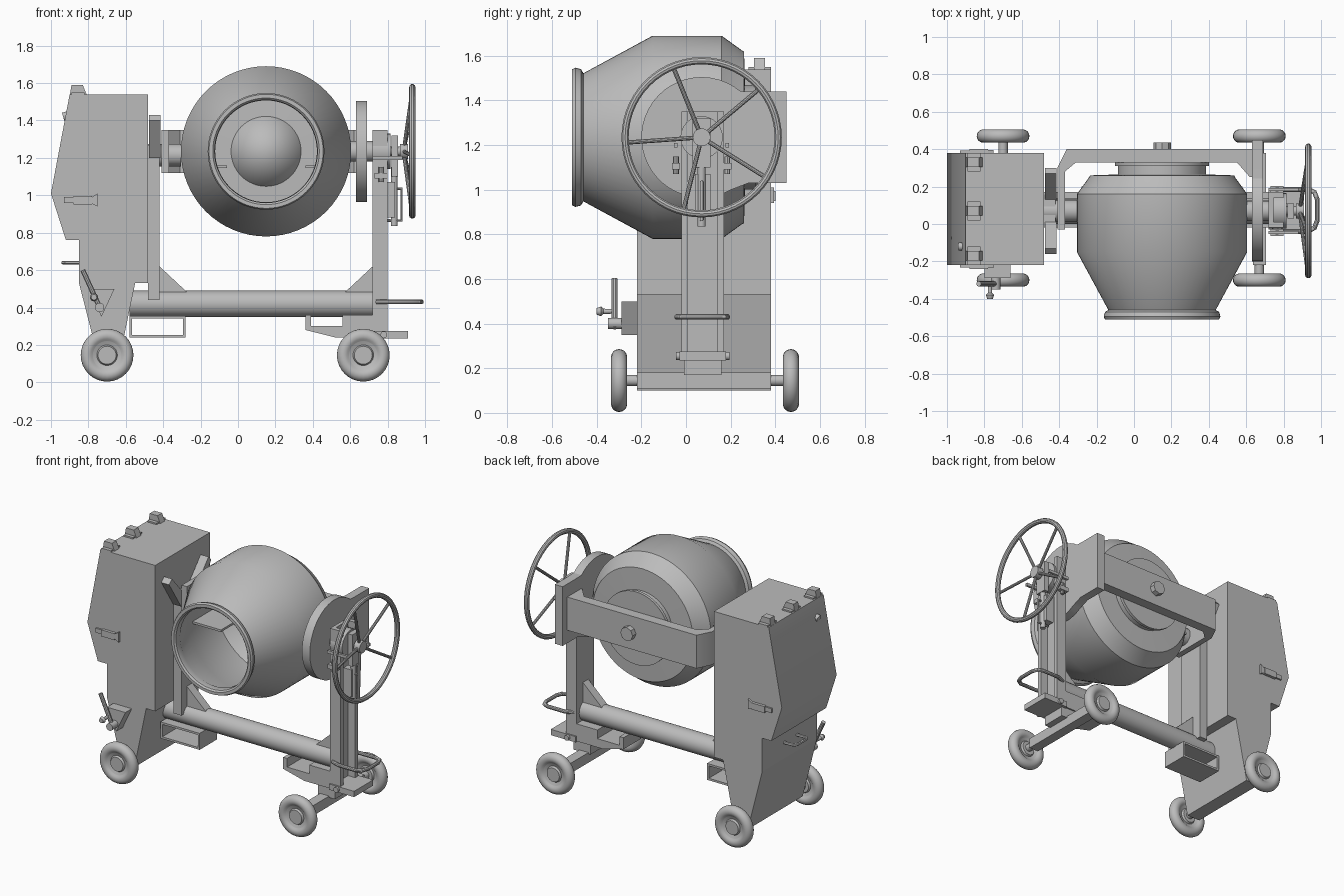
import bpy, bmesh, math
from mathutils import Vector

old = bpy.data.objects.get("Cube")
if old:
    bpy.data.objects.remove(old, do_unlink=True)

GREY = (0.5, 0.5, 0.5, 1)
grey = bpy.data.materials.new("plain grey metal")
grey.use_nodes = True
grey.diffuse_color = GREY
grey.node_tree.nodes["Principled BSDF"].inputs["Base Color"].default_value = GREY


def add_object(name, mesh):
    mesh.materials.clear()
    mesh.materials.append(grey)
    mesh.shade_smooth()
    mesh.set_sharp_from_angle(angle=math.radians(32))
    obj = bpy.data.objects.new(name, mesh)
    bpy.context.scene.collection.objects.link(obj)
    return obj


def finish(name, bm):
    bmesh.ops.remove_doubles(bm, verts=bm.verts, dist=0.00001)
    bmesh.ops.recalc_face_normals(bm, faces=bm.faces)
    mesh = bpy.data.meshes.new(name)
    bm.to_mesh(mesh)
    bm.free()
    return add_object(name, mesh)


def prism(name, points, axis, start, end):
    """Extrude a flat outline along the named axis."""
    def place(p, d):
        return {"x": (d, p[0], p[1]), "y": (p[0], d, p[1]), "z": (p[0], p[1], d)}[axis]
    bm = bmesh.new()
    face = bm.faces.new([bm.verts.new(place(p, start)) for p in points])
    moved = bmesh.ops.extrude_face_region(bm, geom=[face], use_keep_orig=True)["geom"]
    shift = Vector(place((0, 0), end - start))
    bmesh.ops.translate(bm, vec=shift, verts=[v for v in moved if isinstance(v, bmesh.types.BMVert)])
    return finish(name, bm)


def box(name, x, y, z):
    return prism(name, [(x[0], z[0]), (x[1], z[0]), (x[1], z[1]), (x[0], z[1])], "y", *y)


def lathe(name, profile, origin, direction, sides=32):
    """Turn (distance along the axis, radius) points about an axis."""
    turn = Vector(direction).to_track_quat("Z", "Y")
    bm = bmesh.new()
    rings = []
    for along, radius in profile:
        ring = []
        for i in range(sides):
            a = math.tau * i / sides
            local = Vector((radius * math.cos(a), radius * math.sin(a), along))
            ring.append(bm.verts.new(Vector(origin) + turn @ local))
        rings.append(ring)
    for low, high in zip(rings, rings[1:]):
        for i in range(sides):
            j = (i + 1) % sides
            bm.faces.new((low[i], low[j], high[j], high[i]))
    bmesh.ops.dissolve_degenerate(bm, dist=0.00001, edges=bm.edges)
    return finish(name, bm)


def rod(name, start, end, radius, sides=20):
    way = Vector(end) - Vector(start)
    length = way.length
    return lathe(name, [(0, 0), (0, radius), (length, radius), (length, 0)], start, way, sides)


def tube(name, points, radius, closed=False):
    """Round bar that follows a path."""
    curve = bpy.data.curves.new(name, "CURVE")
    curve.dimensions = "3D"
    curve.bevel_depth = radius
    curve.bevel_resolution = 3
    curve.use_fill_caps = True
    spline = curve.splines.new("POLY")
    spline.points.add(len(points) - 1)
    for target, p in zip(spline.points, points):
        target.co = (*p, 1)
    spline.use_cyclic_u = closed
    temp = bpy.data.objects.new(name, curve)
    bpy.context.scene.collection.objects.link(temp)
    graph = bpy.context.evaluated_depsgraph_get()
    mesh = bpy.data.meshes.new_from_object(temp.evaluated_get(graph))
    bpy.data.objects.remove(temp, do_unlink=True)
    return add_object(name, mesh)


def arc(center, radius, first, last, steps):
    angles = [math.radians(first + (last - first) * i / steps) for i in range(steps + 1)]
    return [(center[0] + radius * math.cos(a), center[1] + radius * math.sin(a)) for a in angles]


AXIS_Y, AXIS_Z = 0.07, 1.235   # tilting axis
DRUM_X = 0.15

# Motor cabinet and its tapering leg
prism("cabinet", [(-0.9, 1.54), (-0.48, 1.54), (-0.48, 0.53), (-0.85, 0.53), (-0.85, 0.76),
                  (-0.92, 0.76), (-1, 1.01)], "y", -0.22, 0.38)
prism("cabinet_leg", [(-0.85, 0.53), (-0.55, 0.53), (-0.64, 0.1), (-0.74, 0.1)], "y", -0.22, 0.38)
for y in (-0.17, 0.07, 0.33):
    prism("lid_hinge", [(-0.905, 1.5), (-0.89, 1.59), (-0.83, 1.59), (-0.81, 1.54), (-0.88, 1.54)],
          "y", y - 0.025, y + 0.025)
    box("hinge_plate", (-0.89, -0.82), (y - 0.05, y + 0.05), (1.535, 1.55))
for side, y in (("front", -0.22), ("back", 0.38)):
    out = -1 if y < 0 else 1
    box(side + "_latch", (-0.88, -0.78), sorted((y, y + out * 0.02)), (0.95, 0.995))
    box(side + "_latch_hook", (-0.93, -0.87), sorted((y, y + out * 0.012)), (0.96, 0.99))
    prism(side + "_latch_tab", [(-0.79, 0.96), (-0.75, 0.94), (-0.75, 1.01), (-0.79, 0.985)],
          "y", y, y + out * 0.015)
rod("cabinet_button", (-0.9, -0.12, 1.43), (-0.935, -0.12, 1.42), 0.022)
tube("cabinet_handle", [(-0.84, 0, 0.64), (-0.92, 0, 0.64), (-0.935, 0.02, 0.64),
                        (-0.935, 0.12, 0.64), (-0.92, 0.14, 0.64), (-0.84, 0.14, 0.64)], 0.01)

# Brake lever on the cabinet front
prism("lever_bracket", [(-0.8, 0.5), (-0.66, 0.5), (-0.73, 0.35)], "y", -0.29, -0.22)
rod("lever_pivot", (-0.74, -0.22, 0.4), (-0.74, -0.35, 0.4), 0.025)
tube("lever", [(-0.73, -0.32, 0.38), (-0.83, -0.32, 0.6)], 0.014)
lathe("lever_knob", [(0, 0), (0, 0.01), (0.05, 0.012), (0.06, 0.022), (0.08, 0.015), (0.08, 0)],
      (-0.77, -0.32, 0.455), (0, -1, 0), 16)

# Left post with its forked top
box("left_post", (-0.48, -0.42), (-0.02, 0.17), (0.44, 1.27))
for name, side in (("front", -1), ("back", 1)):
    prism(name + "_fork_arm", [(AXIS_Y + side * a, z) for a, z in
                               ((0.05, 1.2), (0.1, 1.2), (0.23, 1.4), (0.2, 1.43), (0.06, 1.27))],
          "x", -0.475, -0.415)

# Base tube with gussets and fork pockets
rod("base_tube", (-0.58, AXIS_Y, 0.42), (0.73, AXIS_Y, 0.42), 0.07, 32)
prism("left_gusset", [(-0.42, 0.62), (-0.27, 0.48), (-0.42, 0.48)], "y", 0.04, 0.1)
prism("right_gusset", [(0.72, 0.62), (0.57, 0.48), (0.72, 0.48)], "y", 0.04, 0.1)
for z in (0.24, 0.34):
    box("pocket_plate", (-0.58, -0.28), (-0.02, 0.17), (z, z + 0.014))
for x in (-0.58, -0.294):
    box("pocket_side", (x, x + 0.014), (-0.02, 0.17), (0.24, 0.354))
prism("right_pocket", [(0.36, 0.36), (0.36, 0.28), (0.52, 0.24), (0.72, 0.24), (0.72, 0.36),
                       (0.56, 0.36), (0.56, 0.3), (0.39, 0.3), (0.39, 0.36)], "y", -0.02, 0.17)

# Right post, an open channel, with its foot
box("right_post_web", (0.72, 0.745), (-0.02, 0.17), (0.24, 1.35))
for y in (-0.02, 0.14):
    box("right_post_flange", (0.72, 0.8), (y, y + 0.03), (0.24, 1.35))
box("post_foot", (0.72, 0.91), (-0.03, 0.18), (0.235, 0.275))
rod("foot_pin", (0.78, -0.045, 0.255), (0.78, 0.195, 0.255), 0.018)
box("axle_pivot", (0.62, 0.75), (-0.01, 0.16), (0.17, 0.26))
tube("tow_handle", [(0.74, -0.02, 0.43), (0.8, -0.04, 0.43), (0.93, -0.04, 0.43), (0.965, -0.02, 0.43),
                    (0.98, 0.02, 0.43), (0.98, 0.13, 0.43), (0.965, 0.17, 0.43),
                    (0.93, 0.185, 0.43), (0.8, 0.185, 0.43), (0.74, 0.16, 0.43)], 0.013)

# Axles and the four wheels
for side, x in (("left", -0.7), ("right", 0.67)):
    box(side + "_axle_beam", (x - 0.035, x + 0.035), (-0.22, 0.38), (0.11, 0.18))
    rod(side + "_axle", (x, -0.32, 0.145), (x, 0.49, 0.145), 0.025)
    for end, y in (("front", -0.3), ("back", 0.47)):
        tyre = [(0.022, 0.075)] + arc((0, 0.105), 0.036, -50, 230, 14) + [(-0.022, 0.075)]
        disc = [(-0.015, 0.055), (-0.028, 0.048), (-0.028, 0), (0.028, 0), (0.028, 0.048), (0.015, 0.055)]
        lathe(f"{side}_{end}_wheel", tyre + disc + tyre[:1], (x, y, 0.145), (0, 1, 0), 32)

# Hollow drum with rolled rim, back plate and inner dome
drum = [(-0.5, 0.275), (-0.51, 0.285), (-0.51, 0.305), (-0.495, 0.312), (-0.47, 0.305), (-0.46, 0.287),
        (-0.15, 0.455), (0.16, 0.455), (0.25, 0.39), (0.26, 0.385), (0.265, 0.235), (0.31, 0.235),
        (0.31, 0.252), (0.33, 0.252), (0.33, 0)]
inside = [(0.1, 0), (0.12, 0.07), (0.16, 0.14), (0.23, 0.187), (0.235, 0.37),
          (0.15, 0.435), (-0.15, 0.435), (-0.46, 0.272)]
lathe("drum", drum + inside + drum[:1], (DRUM_X, 0, AXIS_Z), (0, 1, 0), 64)
rod("drum_nut", (DRUM_X, 0.32, AXIS_Z), (DRUM_X, 0.437, AXIS_Z), 0.047, 8)
for side in (-1, 1):
    box("mixing_blade", sorted((DRUM_X + side * 0.21, DRUM_X + side * 0.43)), (-0.1, 0.2),
        (AXIS_Z - 0.09, AXIS_Z - 0.075))

# Yoke that carries the drum
prism("yoke", [(-0.41, -0.03), (-0.41, 0.3), (-0.36, 0.4), (0.65, 0.4), (0.65, 0.25), (0.62, 0.25),
               (0.55, 0.33), (-0.31, 0.33), (-0.37, 0.28), (-0.37, -0.03)], "z", 1.12, 1.35)
rod("left_trunnion", (-0.48, AXIS_Y, AXIS_Z - 0.02), (-0.305, AXIS_Y, AXIS_Z - 0.02), 0.06)
rod("right_trunnion", (0.6, AXIS_Y, AXIS_Z), (0.74, AXIS_Y, AXIS_Z), 0.055)
prism("tilt_plate", arc((AXIS_Y, AXIS_Z), 0.27, 50, 300, 32)
      + [(0.28, 1.03), (0.45, 1.03), (0.45, 1.44), (0.3, 1.44)], "x", 0.63, 0.69)

# Bearing and tilt lock on the right post
rod("bearing_disc", (0.72, AXIS_Y, AXIS_Z), (0.815, AXIS_Y, AXIS_Z), 0.095, 24)
box("bearing_plate", (0.82, 0.855), (0.03, 0.11), (1.1, 1.32))
for y in (-0.045, 0.185):
    box("guide_block", (0.73, 0.8), (y - 0.018, y + 0.018), (1.09, 1.12))
    rod("guide_bolt", (0.765, y, 1.07), (0.765, y, 1.15), 0.013, 8)
    box("guide_bar", (0.72, 0.88), (y - 0.008, y + 0.008), (1.19, 1.21))
box("lock_block", (0.78, 0.84), (0.04, 0.11), (0.88, 1.07))
rod("lock_pin", (0.835, AXIS_Y, 0.835), (0.835, AXIS_Y, 1.15), 0.018)
tube("lock_loop", [(0.79, AXIS_Y, 1.035), (0.875, AXIS_Y, 1.035), (0.875, AXIS_Y, 0.865),
                   (0.79, AXIS_Y, 0.865)], 0.008)

# Dished hand wheel
rod("hand_wheel_shaft", (0.7, AXIS_Y, AXIS_Z), (0.9, AXIS_Y, AXIS_Z), 0.025)
rod("hand_wheel_hub", (0.865, AXIS_Y, AXIS_Z), (0.91, AXIS_Y, AXIS_Z), 0.04)
rim = arc((AXIS_Y, AXIS_Z), 0.343, 0, 360, 56)[:-1]
tube("hand_wheel_rim", [(0.932, y, z) for y, z in rim], 0.017, closed=True)
for y, z in arc((AXIS_Y, AXIS_Z), 0.34, 40, 328, 4):
    tube("hand_wheel_spoke", [(0.885, AXIS_Y, AXIS_Z), (0.93, y, z)], 0.01)
